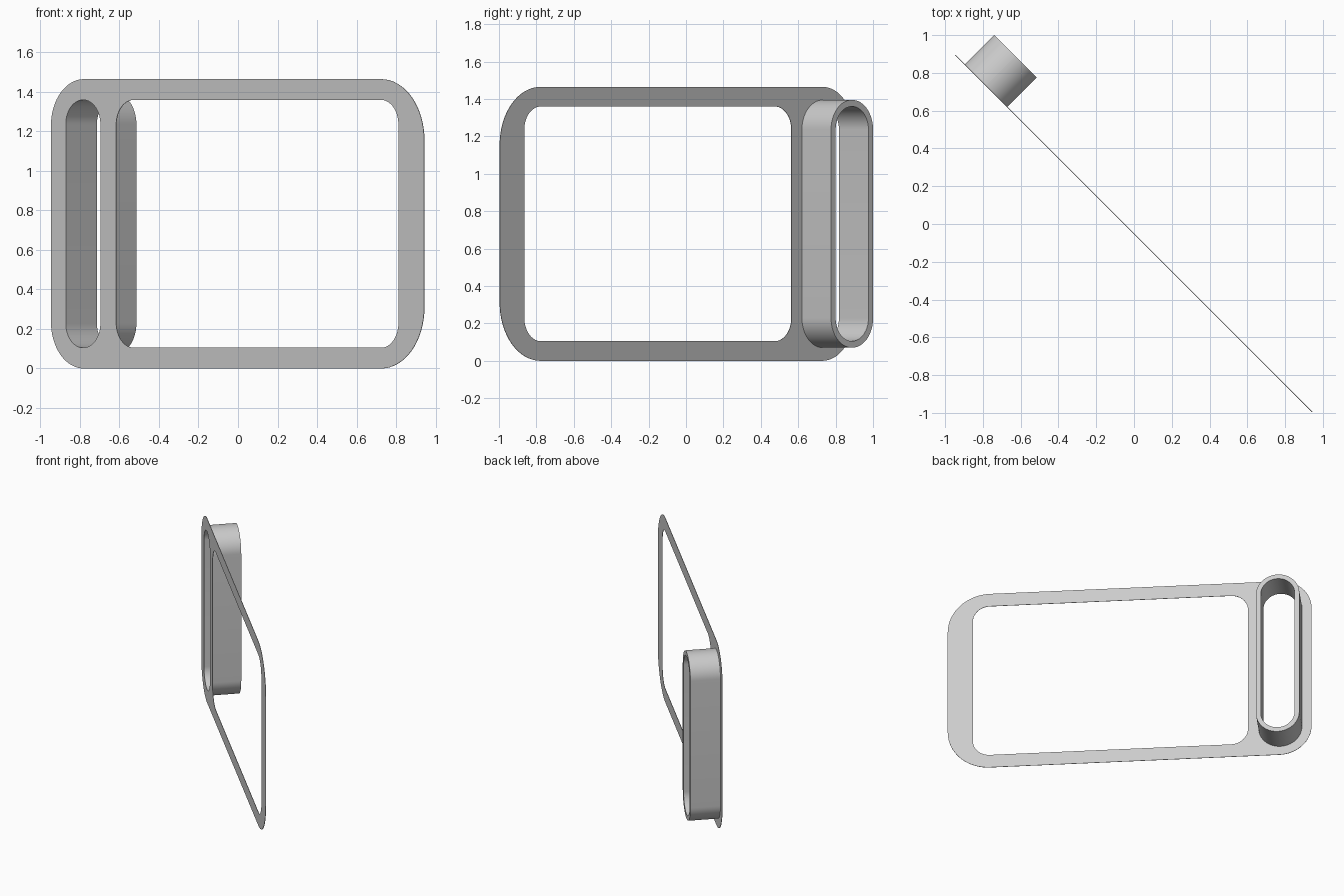
import bpy, bmesh, math
from mathutils import Matrix, Vector

cube = bpy.data.objects.get("Cube")
if cube:
    bpy.data.objects.remove(cube)

grey = bpy.data.materials.new("light grey")
grey.use_nodes = True
colour = (0.6, 0.6, 0.6, 1)
grey.diffuse_color = colour
grey.node_tree.nodes["Principled BSDF"].inputs["Base Color"].default_value = colour

# Plate frame: local x runs along the plate, y is up, z points to the back
d = math.sqrt(0.5)
frame = Matrix(((d, 0, d, -0.025), (-d, 0, d, -0.025), (0, 1, 0, 0), (0, 0, 0, 1)))


def rounded_rect(x0, x1, y0, y1, r_left, r_right, steps=16):
    """Outline points, counter-clockwise from the upper right corner."""
    corners = [(x1 - r_right, y1 - r_right, r_right), (x0 + r_left, y1 - r_left, r_left),
               (x0 + r_left, y0 + r_left, r_left), (x1 - r_right, y0 + r_right, r_right)]
    points = []
    for i, (cx, cy, r) in enumerate(corners):
        for s in range(steps + 1):
            a = math.pi / 2 * (i + s / steps)
            points.append((cx + r * math.cos(a), cy + r * math.sin(a)))
    return points


def extruded(name, outlines, z0, z1):
    """Fill the first outline with the others as holes, then extrude it."""
    bm = bmesh.new()
    for outline in outlines:
        verts = [bm.verts.new((x, y, z0)) for x, y in outline]
        for i, v in enumerate(verts):
            bm.edges.new((v, verts[i - 1]))
    bmesh.ops.remove_doubles(bm, verts=bm.verts[:], dist=1e-5)
    bmesh.ops.triangle_fill(bm, use_beauty=True, edges=bm.edges[:], normal=(0, 0, 1))
    ext = bmesh.ops.extrude_face_region(bm, geom=bm.faces[:], use_keep_orig=True)
    moved = [g for g in ext["geom"] if isinstance(g, bmesh.types.BMVert)]
    bmesh.ops.translate(bm, verts=moved, vec=Vector((0, 0, z1 - z0)))
    bmesh.ops.recalc_face_normals(bm, faces=bm.faces[:])
    bm.transform(frame)
    mesh = bpy.data.meshes.new(name)
    bm.to_mesh(mesh)
    bm.free()
    mesh.materials.append(grey)
    obj = bpy.data.objects.new(name, mesh)
    bpy.context.collection.objects.link(obj)
    bpy.ops.object.select_all(action="DESELECT")
    obj.select_set(True)
    bpy.context.view_layer.objects.active = obj
    bpy.ops.object.shade_smooth_by_angle(angle=math.radians(30))
    return obj


slot = rounded_rect(-1.195, -0.947, 0.105, 1.36, 0.1239, 0.1239)
window = rounded_rect(-0.834, 1.187, 0.105, 1.36, 0.125, 0.125)
plate_edge = rounded_rect(-1.301, 1.371, 0, 1.465, 0.235, 0.31)
sleeve_edge = rounded_rect(-1.23, -0.912, 0.07, 1.395, 0.1589, 0.1589)

# Thin face plate with a window and a slot
extruded("face_plate", [plate_edge, window, slot], -0.003, 0)

# Hollow sleeve behind the slot
extruded("slot_sleeve", [sleeve_edge, slot], 0, 0.22)
